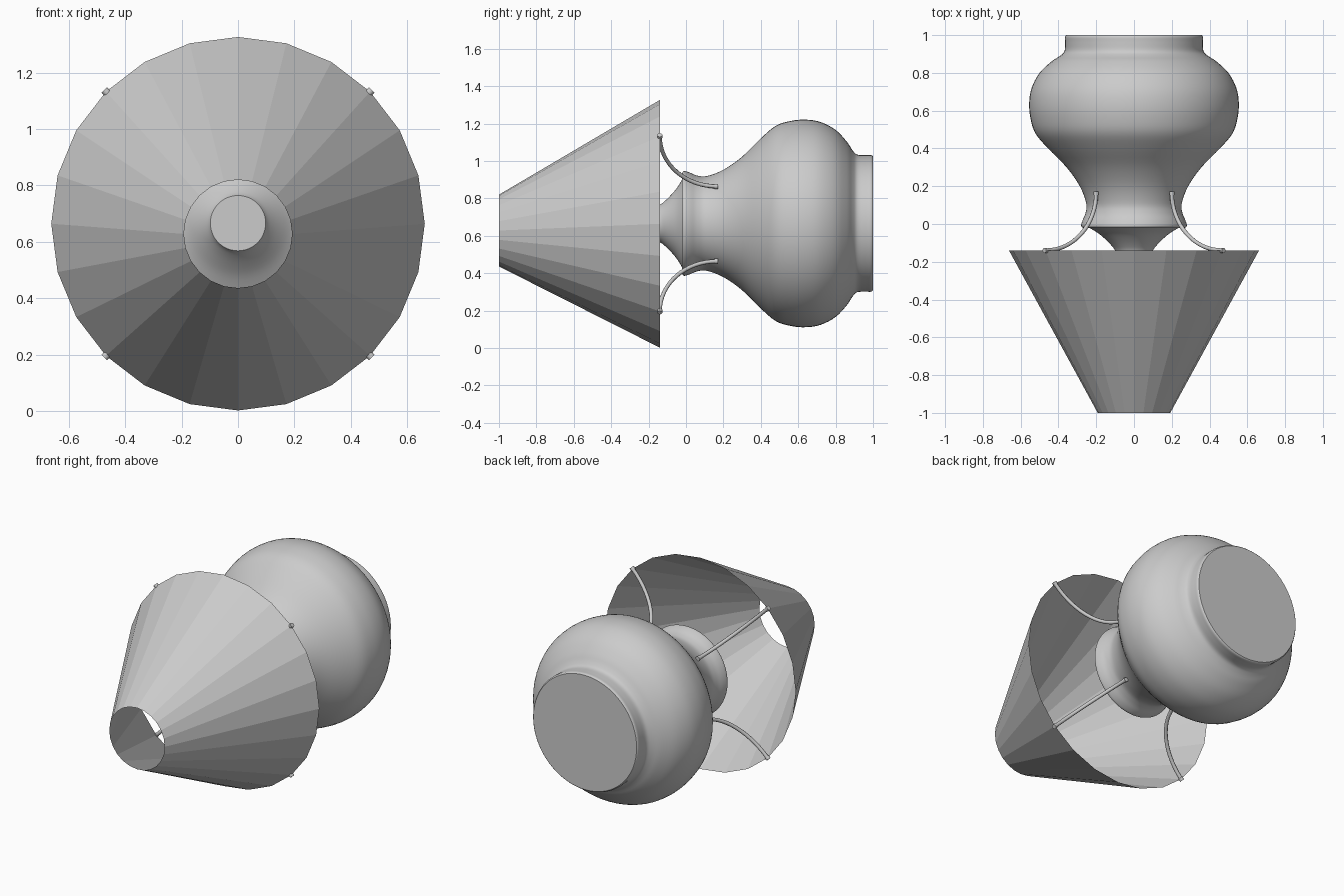
import bpy, bmesh, math
from mathutils import Vector

if "Cube" in bpy.data.objects:
    bpy.data.objects.remove(bpy.data.objects["Cube"])

CZ = 0.664  # height of the main axis


def make_object(name, bm, smooth=None):
    bmesh.ops.recalc_face_normals(bm, faces=bm.faces)
    me = bpy.data.meshes.new(name)
    bm.to_mesh(me)
    bm.free()
    ob = bpy.data.objects.new(name, me)
    bpy.context.collection.objects.link(ob)
    if smooth is not None:
        bpy.ops.object.select_all(action='DESELECT')
        ob.select_set(True)
        bpy.context.view_layer.objects.active = ob
        bpy.ops.object.shade_smooth_by_angle(angle=math.radians(smooth))
    return ob


def loft(name, rings, sides, caps, smooth=None):
    """Skin circles given as (y, radius, centre z) along the y axis."""
    bm = bmesh.new()
    loops = []
    for y, r, cz in rings:
        loops.append([bm.verts.new((r * math.sin(2 * math.pi * i / sides), y,
                                    cz + r * math.cos(2 * math.pi * i / sides)))
                      for i in range(sides)])
    for a, b in zip(loops, loops[1:]):
        for i in range(sides):
            j = (i + 1) % sides
            bm.faces.new((a[i], a[j], b[j], b[i]))
    if caps:
        bm.faces.new(loops[0])
        bm.faces.new(loops[-1])
    return make_object(name, bm, smooth)


def smooth_profile(pts, steps=4):
    """Catmull-Rom curve through (y, radius) points."""
    p = [Vector(q) for q in [pts[0]] + pts + [pts[-1]]]
    out = []
    for a, b, c, d in zip(p, p[1:], p[2:], p[3:]):
        for k in range(steps):
            t = k / steps
            out.append(0.5 * (2 * b + (c - a) * t + (2 * a - 5 * b + 4 * c - d) * t * t
                              + (3 * b - a - 3 * c + d) * t ** 3))
    return out + [p[-1]]


# open, faceted cone shade with its narrow end dropped slightly
loft("cone_shade", [(-1.0, 0.192, 0.628), (-0.14, 0.662, CZ)], 24, caps=False)

# bulb body: flange, neck, round belly and rear collar
body = [(-0.022, 0.268), (-0.01, 0.28), (0.02, 0.272), (0.06, 0.256), (0.11, 0.253),
        (0.2, 0.287), (0.3, 0.357), (0.4, 0.455), (0.48, 0.522), (0.56, 0.548),
        (0.64, 0.555), (0.72, 0.542), (0.8, 0.5), (0.86, 0.437), (0.89, 0.392),
        (0.915, 0.368), (0.96, 0.365), (0.99, 0.365), (1.0, 0.358)]
loft("bulb_body", [(y, r, CZ + 0.002) for y, r in smooth_profile(body)], 64, True, 40)

# flared hub in front of the flange
hub = [(-0.145, 0.098), (-0.125, 0.11), (-0.09, 0.142), (-0.05, 0.188), (-0.015, 0.245)]
loft("front_hub", [(y, r, CZ + 0.002) for y, r in smooth_profile(hub)], 48, True, 40)

# four curved struts joining the neck to the cone rim
for n, (sx, sz) in enumerate([(1, 1), (-1, 1), (-1, -1), (1, -1)]):
    out = Vector((sx, 0, sz)).normalized()
    side = out.cross(Vector((0, 1, 0)))
    bm = bmesh.new()
    prev = None
    steps = 16
    for k in range(steps + 1):
        a = math.pi / 2 * k / steps
        y = 0.165 - 0.305 * math.cos(a)
        r = 0.66 - 0.377 * math.sin(a)
        normal = Vector((0, 1, 0)) * math.cos(a) / 0.305 + out * math.sin(a) / 0.377
        normal.normalize()
        centre = Vector((0, y, CZ)) + out * r
        ring = [bm.verts.new(centre + 0.011 * (normal * math.cos(q * math.pi / 4)
                                               + side * math.sin(q * math.pi / 4)))
                for q in range(8)]
        if prev:
            for i in range(8):
                bm.faces.new((prev[i], prev[(i + 1) % 8], ring[(i + 1) % 8], ring[i]))
        else:
            bm.faces.new(ring)
        prev = ring
    bm.faces.new(prev)
    make_object(f"strut_{n + 1}", bm, 50)

    # small fastening nubs at both ends
    for label, y, r, axis in (("rim", -0.14, 0.662, out), ("neck", 0.162, 0.283, Vector((0, 1, 0)))):
        bm = bmesh.new()
        bmesh.ops.create_cone(bm, cap_ends=True, segments=10, radius1=0.014,
                              radius2=0.014, depth=0.018)
        ob = make_object(f"{label}_nub_{n + 1}", bm, 40)
        ob.rotation_euler = axis.to_track_quat('Z', 'Y').to_euler()
        ob.location = Vector((0, y, CZ)) + out * r
